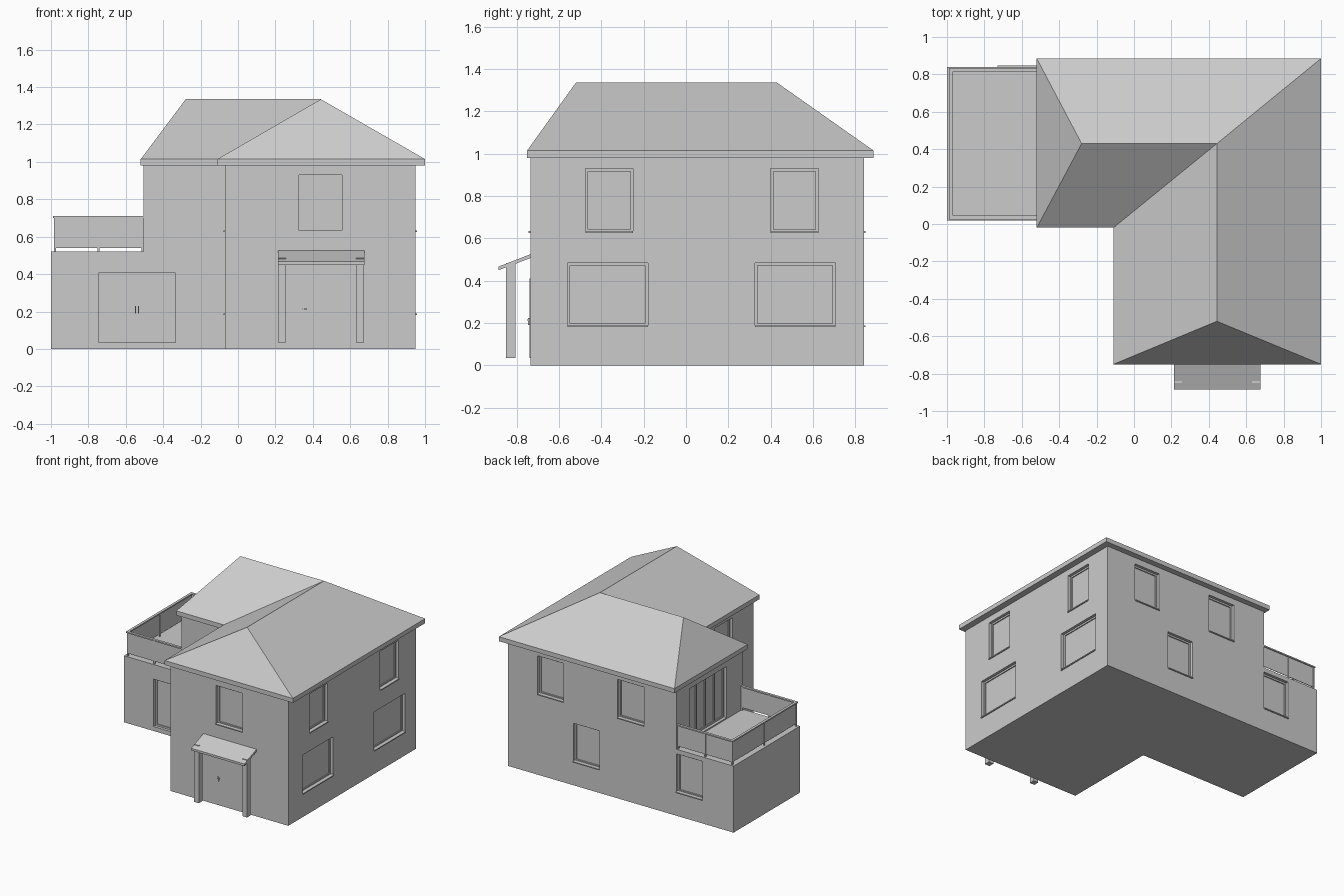
import bpy, bmesh

if "Cube" in bpy.data.objects:
    bpy.data.objects.remove(bpy.data.objects["Cube"])


def finish(name, bm):
    bmesh.ops.recalc_face_normals(bm, faces=bm.faces)
    me = bpy.data.meshes.new(name)
    bm.to_mesh(me)
    bm.free()
    ob = bpy.data.objects.new(name, me)
    bpy.context.collection.objects.link(ob)
    return ob


def boxes(name, spans):
    """One object from several boxes given as (x0, x1, y0, y1, z0, z1)."""
    bm = bmesh.new()
    for s in spans:
        verts = bmesh.ops.create_cube(bm, size=1)["verts"]
        for v in verts:
            for i in range(3):
                a, b = s[2 * i], s[2 * i + 1]
                v.co[i] = (a + b) / 2 + v.co[i] * (b - a)
    return finish(name, bm)


def prism(name, pts, axis, a, b):
    """Extrude a 2D profile along an axis ('x' or 'y') from a to b."""
    bm = bmesh.new()
    place = (lambda p, t: (t, p[0], p[1])) if axis == "x" else (lambda p, t: (p[0], t, p[1]))
    face = bm.faces.new([bm.verts.new(place(p, a)) for p in pts])
    new = bmesh.ops.extrude_face_region(bm, geom=[face])["geom"]
    move = (b - a, 0, 0) if axis == "x" else (0, b - a, 0)
    bmesh.ops.translate(bm, vec=move, verts=[g for g in new if isinstance(g, bmesh.types.BMVert)])
    return finish(name, bm)


def boolean(target, tool, operation):
    m = target.modifiers.new("bool", "BOOLEAN")
    m.operation, m.object, m.solver = operation, tool, "EXACT"
    tool.hide_render = True
    bpy.context.view_layer.objects.active = target
    bpy.ops.object.modifier_apply(modifier=m.name)
    bpy.data.objects.remove(tool)


# Walls: axis across the wall, position, outward direction
WALLS = {
    "front": ("y", -0.735, -1), "back": ("y", 0.84, 1), "right": ("x", 0.95, 1),
    "wing_left": ("x", -0.07, -1), "garage_front": ("y", 0.02, -1), "terrace": ("x", -0.505, -1),
}


def on_wall(wall, u0, u1, d0, d1, z0, z1):
    """Box span on a wall: u along it, d outwards from it."""
    axis, pos, sign = WALLS[wall]
    d = sorted((pos + sign * d0, pos + sign * d1))
    return (*d, u0, u1, z0, z1) if axis == "x" else (u0, u1, *d, z0, z1)


# Walls of main block with stepped terrace, plus front wing
walls = prism("walls", [(-1, 0), (0.95, 0), (0.95, 0.98), (-0.505, 0.98), (-0.505, 0.52), (-1, 0.52)],
              "y", 0.02, 0.84)
boolean(walls, boxes("wing", [(-0.07, 0.95, -0.735, 0.4, 0, 0.98)]), "UNION")

# Openings: wall, u0, u1, z0, z1, number of panels, has sill
UP, LOW = (0.63, 0.93), (0.185, 0.485)
openings = [("front", 0.325, 0.555, *UP, 1, True)]
for side in ("right", "wing_left"):
    openings += [(side, -0.475, -0.25, *UP, 1, True), (side, -0.56, -0.18, *LOW, 1, True)]
openings += [
    ("right", 0.4, 0.625, *UP, 1, True), ("right", 0.325, 0.705, *LOW, 1, True),
    ("back", 0.47, 0.695, *UP, 1, True), ("back", -0.225, 0.005, *UP, 1, True),
    ("back", 0.16, 0.387, *LOW, 1, True), ("back", -0.73, -0.505, *LOW, 1, True),
    ("garage_front", -0.745, -0.335, 0.035, 0.405, 1, False),
    ("terrace", 0.22, 0.68, 0.53, 0.93, 4, False),
]
DEPTH, BAR = 0.03, 0.013
boolean(walls, boxes("cutter", [on_wall(w, a, b, -DEPTH, 0.02, c, d)
                                for w, a, b, c, d, n, s in openings]), "DIFFERENCE")

# Frames, mullions and sills
for w, a, b, c, d, n, sill in openings:
    back, face = -DEPTH - 0.002, -DEPTH + 0.008
    bars = [on_wall(w, a, b, back, face, z, z + BAR) for z in (c, d - BAR)]
    for i in range(n + 1):
        u = a + (b - a - BAR) * i / n
        bars.append(on_wall(w, u, u + BAR, back, face, c + BAR, d - BAR))
    boxes(w + "_frame", bars)
    if sill:
        boxes(w + "_sill", [on_wall(w, a, b, -DEPTH, 0.008, c - 0.004, c + 0.004)])

# Garage door handles
boxes("garage_handles", [on_wall("garage_front", x, x + 0.006, -DEPTH, -DEPTH + 0.01, 0.19, 0.23)
                         for x in (-0.552, -0.534)])

# Hipped roof with fascia and flat soffit
eave = [(-0.52, -0.02), (-0.11, -0.02), (-0.11, -0.75), (1, -0.75), (1, 0.885), (-0.52, 0.885)]
bm = bmesh.new()
low = [bm.verts.new((*p, 0.98)) for p in eave]
top = [bm.verts.new((*p, 1.015)) for p in eave]
r1, r2, r3 = [bm.verts.new((*p, 1.335)) for p in ((-0.28, 0.43), (0.443, 0.43), (0.443, -0.52))]
A, B, C, D, E, F = top
for f in ((F, A, r1), (A, B, r2, r1), (B, C, r3, r2), (C, D, r3), (D, E, r2, r3), (E, F, r1, r2)):
    bm.faces.new(f)
for i in range(6):
    j = (i + 1) % 6
    bm.faces.new((low[i], low[j], top[j], top[i]))
bm.faces.new(low[::-1])
finish("roof", bm)

# Entrance porch: sloping canopy, two posts, door and handle
prism("porch_canopy", [(-0.735, 0.525), (-0.735, 0.507), (-0.885, 0.45), (-0.885, 0.467)], "x", 0.215, 0.675)
boxes("porch_posts", [(x, x + 0.042, -0.85, -0.806, 0.035, 0.485) for x in (0.215, 0.632)])
boxes("front_door", [on_wall("front", 0.325, 0.555, -0.01, 0.005, 0.035, 0.41)])
boxes("door_handle", [on_wall("front", 0.345, 0.352, 0.004, 0.01, 0.19, 0.225),
                      on_wall("front", 0.345, 0.368, 0.01, 0.015, 0.212, 0.217)])

# Terrace railing: front, back and left runs
L, R, Y0, Y1 = -0.978, -0.505, 0.035, 0.825
rails, posts, panels = [], [], []
for y in (Y0, Y1):
    rails.append((L - 0.01, R, y - 0.01, y + 0.01, 0.7, 0.71))
    panels.append((L, R, y - 0.002, y + 0.002, 0.54, 0.7))
    posts += [(x - 0.005, x + 0.005, y - 0.005, y + 0.005, 0.52, 0.7) for x in (L, -0.745, -0.511)]
rails.append((L - 0.01, L + 0.01, Y0 + 0.01, Y1 - 0.01, 0.7, 0.71))
panels.append((L - 0.002, L + 0.002, Y0, Y1, 0.54, 0.7))
ym = (Y0 + Y1) / 2
posts.append((L - 0.005, L + 0.005, ym - 0.005, ym + 0.005, 0.52, 0.7))
boxes("handrail", rails)
boxes("railing_posts", posts)
boxes("railing_panels", panels)
